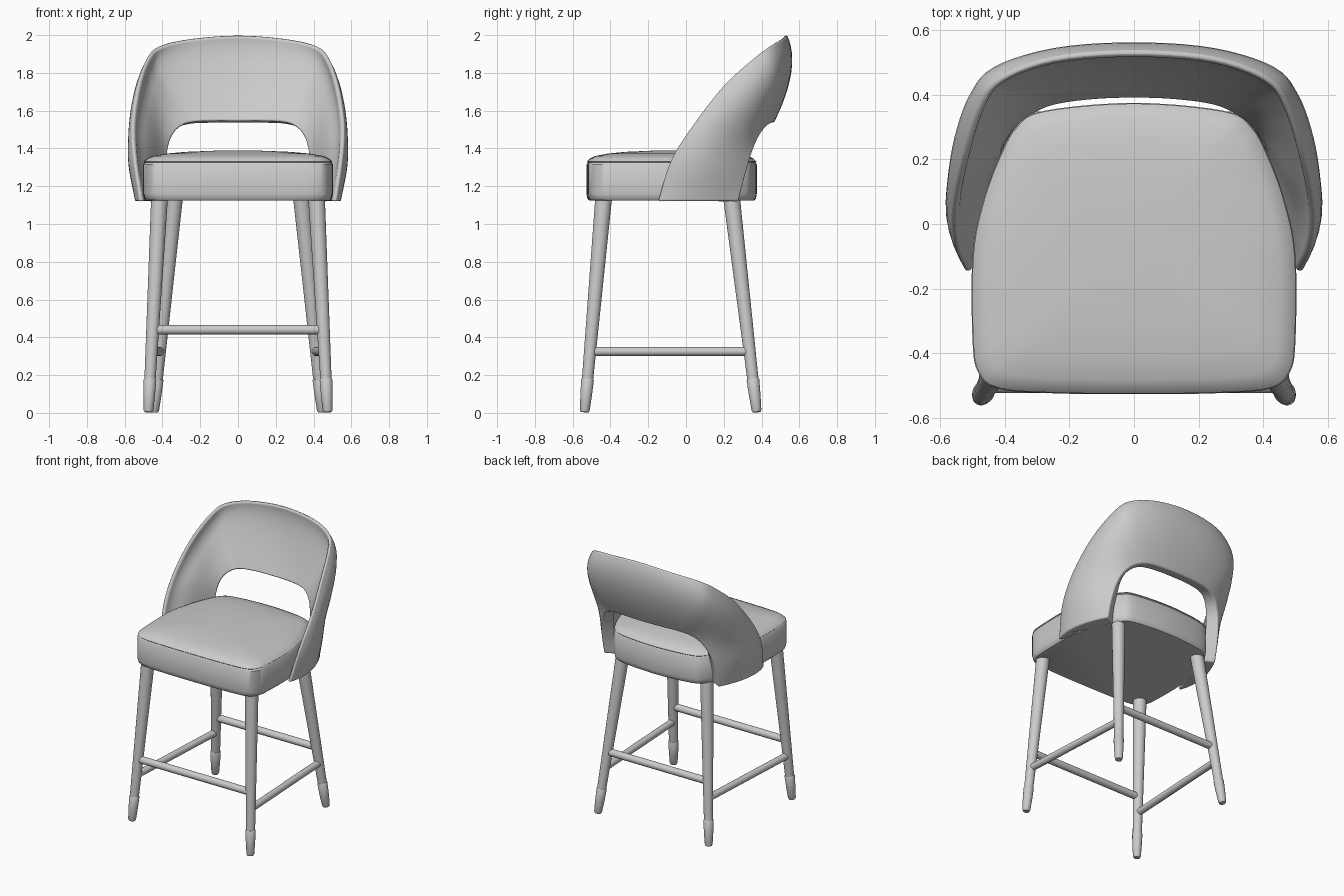
import bpy, bmesh, math
from mathutils import Vector

cube = bpy.data.objects.get("Cube")
if cube:
    bpy.data.objects.remove(cube, do_unlink=True)


def make_material(name, colour):
    mat = bpy.data.materials.new(name)
    mat.use_nodes = True
    mat.diffuse_color = colour
    mat.node_tree.nodes["Principled BSDF"].inputs["Base Color"].default_value = colour
    return mat


GREY = make_material("light grey", (0.6, 0.6, 0.6, 1))


def finish(name, bm, angle=40):
    bmesh.ops.recalc_face_normals(bm, faces=bm.faces)
    mesh = bpy.data.meshes.new(name)
    bm.to_mesh(mesh)
    bm.free()
    mesh.materials.append(GREY)
    obj = bpy.data.objects.new(name, mesh)
    bpy.context.collection.objects.link(obj)
    bpy.ops.object.select_all(action='DESELECT')
    obj.select_set(True)
    bpy.context.view_layer.objects.active = obj
    bpy.ops.object.shade_smooth_by_angle(angle=math.radians(angle))
    return obj


def loft(bm, rings):
    """Skin closed rings of points, capping both ends."""
    rows = [[bm.verts.new(p) for p in ring] for ring in rings]
    n = len(rows[0])
    for a, b in zip(rows, rows[1:]):
        for i in range(n):
            j = (i + 1) % n
            bm.faces.new((a[i], a[j], b[j], b[i]))
    bm.faces.new(rows[0])
    bm.faces.new(rows[-1])


def spline(points, steps, closed=False):
    """Catmull-Rom curve through the points."""
    p = [Vector(q) for q in points]
    n = len(p)
    out = []
    for i in range(n if closed else n - 1):
        if closed:
            a, b, c, d = (p[(i + k) % n] for k in (-1, 0, 1, 2))
        else:
            b, c = p[i], p[i + 1]
            a = p[i - 1] if i else 2 * b - c
            d = p[i + 2] if i + 2 < n else 2 * c - b
        for s in range(steps):
            t = s / steps
            out.append(0.5 * (2 * b + (c - a) * t + (2 * a - 5 * b + 4 * c - d) * t ** 2
                              + (3 * b - a - 3 * c + d) * t ** 3))
    if not closed:
        out.append(p[-1])
    return out


def mirrored(half):
    """Complete a half curve that ends on the centre line."""
    return half + [(-x, *rest) for x, *rest in reversed(half[:-1])]


def rod(name, start, end, stations, sides=20):
    """Round bar; stations are (fraction along, radius)."""
    start, end = Vector(start), Vector(end)
    axis = (end - start).normalized()
    side = axis.orthogonal().normalized()
    other = axis.cross(side)
    angles = [2 * math.pi * k / sides for k in range(sides)]
    bm = bmesh.new()
    loft(bm, [[start.lerp(end, f) + r * (math.cos(a) * side + math.sin(a) * other)
               for a in angles] for f, r in stations])
    return finish(name, bm)


# Seat cushion: one outline, stacked and drawn in towards a shallow dome
outline = [(0, -0.527), (0.25, -0.524), (0.42, -0.51), (0.482, -0.46), (0.5, -0.36),
           (0.5, -0.1), (0.47, 0.06), (0.42, 0.2), (0.365, 0.3), (0.28, 0.35), (0, 0.375)]
outline = outline + [(-x, y) for x, y in reversed(outline[1:-1])]
outline = spline(outline, 5, closed=True)
levels = [(1.125, 0.97), (1.135, 0.99), (1.16, 1), (1.315, 1), (1.325, 0.985), (1.33, 0.995),
          (1.347, 0.96), (1.36, 0.9), (1.373, 0.75), (1.382, 0.55), (1.388, 0.25)]
bm = bmesh.new()
loft(bm, [[(p.x * s, (p.y + 0.07) * s - 0.07, z) for p in outline] for z, s in levels])
finish("seat_cushion", bm)

# Wraparound backrest: rim, middle and opening edge, from front corner to centre back
FLOOR = 1.12
rim = [(0.52, -0.15, FLOOR), (0.55, -0.08, 1.34), (0.56, 0.04, 1.53), (0.53, 0.2, 1.735),
       (0.48, 0.36, 1.88), (0.415, 0.45, 1.945), (0.25, 0.515, 1.982), (0, 0.535, 2)]
middle = [(0.54, 0.05, FLOOR), (0.572, 0.1, 1.3), (0.565, 0.18, 1.46), (0.542, 0.3, 1.6),
          (0.495, 0.41, 1.7), (0.415, 0.49, 1.76), (0.23, 0.542, 1.79), (0, 0.557, 1.8)]
opening = [(0.46, 0.28, FLOOR), (0.455, 0.31, 1.24), (0.437, 0.345, 1.36), (0.395, 0.38, 1.45),
           (0.335, 0.415, 1.505), (0.25, 0.445, 1.53), (0.13, 0.46, 1.535), (0, 0.465, 1.535)]
curves = [spline(mirrored(c), 5) for c in (rim, middle, opening)]
ACROSS = 12
count = len(curves[0])
grid = []
for r, m, o in zip(*curves):
    control = 2 * m - (r + o) / 2
    grid.append([(1 - t) ** 2 * r + 2 * t * (1 - t) * control + t * t * o
                 for t in (k / ACROSS for k in range(ACROSS + 1))])
sections = []
for i, outer in enumerate(grid):
    before, after = grid[max(i - 1, 0)], grid[min(i + 1, count - 1)]
    low = abs(2 * i / (count - 1) - 1)
    inner = []
    for k, p in enumerate(outer):
        t = k / ACROSS
        down = outer[min(k + 1, ACROSS)] - outer[max(k - 1, 0)]
        normal = (after[k] - before[k]).cross(down).normalized()
        if normal.dot(Vector((-p.x, -0.1 - p.y, 0))) < 0:
            normal = -normal
        # Padding swells from the thin rim to the opening, most at the sides
        thick = 0.02 + 0.065 * math.sin(math.pi / 2 * t) + 0.045 * low * math.sin(math.pi * t)
        q = p + normal * thick
        q.z = max(q.z - 0.025 * t * t, FLOOR)
        inner.append(q)
    sections.append(outer + inner[::-1])
bm = bmesh.new()
loft(bm, sections)
back = finish("backrest_shell", bm)
bevel = back.modifiers.new("soft_edges", 'BEVEL')
bevel.width = 0.012
bevel.segments = 3
bevel.limit_method = 'ANGLE'
bevel.angle_limit = math.radians(45)

# Splayed tapered legs with foot sleeves
legs = {"front": (Vector((0.415, -0.435, 1.15)), Vector((0.475, -0.537, 0))),
        "back": (Vector((0.335, 0.24, 1.15)), Vector((0.445, 0.375, 0)))}


def leg_point(which, sign, z):
    top, foot = legs[which]
    p = foot.lerp(top, z / top.z)
    return Vector((p.x * sign, p.y, z))


for side, sign in (("left", 1), ("right", -1)):
    for which in legs:
        rod(f"{which}_{side}_leg", leg_point(which, sign, 0.17), leg_point(which, sign, 1.15),
            [(0, 0.03), (1, 0.045)])
        rod(f"{which}_{side}_foot_sleeve", leg_point(which, sign, 0.004),
            leg_point(which, sign, 0.18),
            [(0, 0.021), (0.06, 0.026), (0.5, 0.031), (0.97, 0.034), (1, 0.031)])
    rod(f"{side}_stretcher", leg_point("front", sign, 0.325), leg_point("back", sign, 0.325),
        [(0, 0.024), (1, 0.024)])

# Front and back footrests
for which in legs:
    rod(f"{which}_footrest", leg_point(which, -1, 0.44), leg_point(which, 1, 0.44),
        [(0, 0.025), (1, 0.025)])
